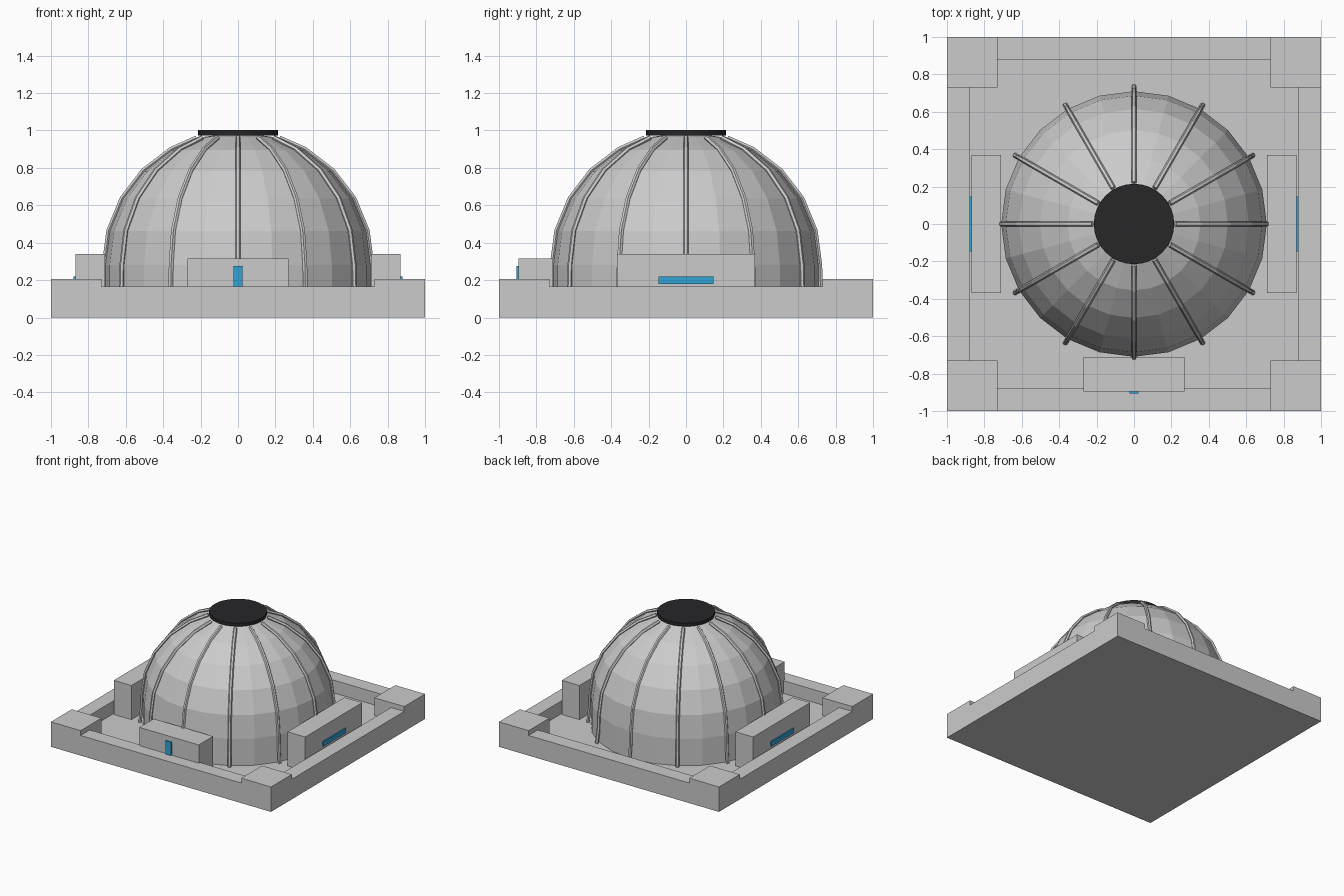
import bpy, bmesh
from math import sin, cos, radians, pi

if "Cube" in bpy.data.objects:
    bpy.data.objects.remove(bpy.data.objects["Cube"])


def material(name, color):
    m = bpy.data.materials.new(name)
    m.diffuse_color = color
    m.use_nodes = True
    m.node_tree.nodes["Principled BSDF"].inputs["Base Color"].default_value = m.diffuse_color
    return m


dark = material("dark_cap", (0.02, 0.02, 0.022, 1))
blue = material("blue_glass", (0.03, 0.37, 0.67, 1))


def box(name, lo, hi, mat=None):
    """Axis-aligned box from its two opposite corners."""
    bm = bmesh.new()
    bmesh.ops.create_cube(bm, size=1)
    for v in bm.verts:
        v.co = [(a + b) / 2 + c * (b - a) for a, b, c in zip(lo, hi, v.co)]
    return finish(name, bm, mat)


def finish(name, bm, mat=None):
    bmesh.ops.recalc_face_normals(bm, faces=bm.faces)
    me = bpy.data.meshes.new(name)
    bm.to_mesh(me)
    bm.free()
    ob = bpy.data.objects.new(name, me)
    bpy.context.collection.objects.link(ob)
    if mat:
        me.materials.append(mat)
    return ob


FLOOR, RIM, CORNER = 0.06, 0.165, 0.205
IN, CUT = 0.88, 0.73

# Base: sunken floor, low rim walls and raised corner blocks
box("floor", (-IN, -IN, 0), (IN, IN, FLOOR))
for s, side in ((-1, "a"), (1, "b")):
    x0, x1 = sorted((s * IN, s))
    box("rim_x_" + side, (x0, -CUT, 0), (x1, CUT, RIM))
    box("rim_y_" + side, (-CUT, x0, 0), (CUT, x1, RIM))
    c0, c1 = sorted((s * CUT, s))
    box("corner_front_" + side, (c0, -1, 0), (c1, -CUT, CORNER))
    box("corner_back_" + side, (c0, CUT, 0), (c1, 1, CORNER))

    # Side annexes with a long low window
    a0, a1 = sorted((s * 0.71, s * 0.87))
    box("side_block_" + side, (a0, -0.37, FLOOR), (a1, 0.37, 0.34))
    w0, w1 = sorted((s * 0.86, s * 0.88))
    box("side_window_" + side, (w0, -0.147, 0.18), (w1, 0.147, 0.218), blue)

# Front annex with its door
box("front_block", (-0.27, -0.895, FLOOR), (0.27, -0.71, 0.315))
box("front_door", (-0.025, -0.907, 0.1), (0.025, -0.885, 0.275), blue)

# Faceted dome: 24 sides, rows every 15 degrees, short upright skirt
ZC, R, SIDES = 0.28, 0.71, 24
profile = [(R, FLOOR)] + [(R * cos(radians(a)), ZC + R * sin(radians(a)))
                          for a in range(0, 90, 15)]
bm = bmesh.new()
rings = [[bm.verts.new((r * cos(2 * pi * i / SIDES), r * sin(2 * pi * i / SIDES), z))
          for i in range(SIDES)] for r, z in profile]
top = bm.verts.new((0, 0, ZC + R))
for i in range(SIDES):
    j = (i + 1) % SIDES
    for lo, hi in zip(rings, rings[1:]):
        bm.faces.new((lo[i], lo[j], hi[j], hi[i]))
    bm.faces.new((rings[-1][i], rings[-1][j], top))
finish("dome", bm)

# Twelve ribs running up the dome, with slightly splayed feet
RR = 0.716
path = [(0.733, FLOOR), (0.718, 0.18)] + [
    (RR * cos(radians(a)), ZC + RR * sin(radians(a))) for a in (0, 15, 30, 45, 60, 72)]
cu = bpy.data.curves.new("ribs", "CURVE")
cu.dimensions = "3D"
cu.bevel_depth = 0.014
cu.bevel_resolution = 1
cu.use_fill_caps = True
for k in range(12):
    t = 2 * pi * k / 12
    sp = cu.splines.new("POLY")
    sp.points.add(len(path) - 1)
    sp.use_smooth = False
    for p, (r, z) in zip(sp.points, path):
        p.co = (r * cos(t), r * sin(t), z, 1)
bpy.context.collection.objects.link(bpy.data.objects.new("ribs", cu))

# Dark cap disc on the crown
bm = bmesh.new()
bmesh.ops.create_cone(bm, cap_ends=True, segments=32, radius1=0.215, radius2=0.215, depth=0.027)
bmesh.ops.translate(bm, verts=bm.verts, vec=(0, 0, 0.988))
finish("crown_cap", bm, dark)
